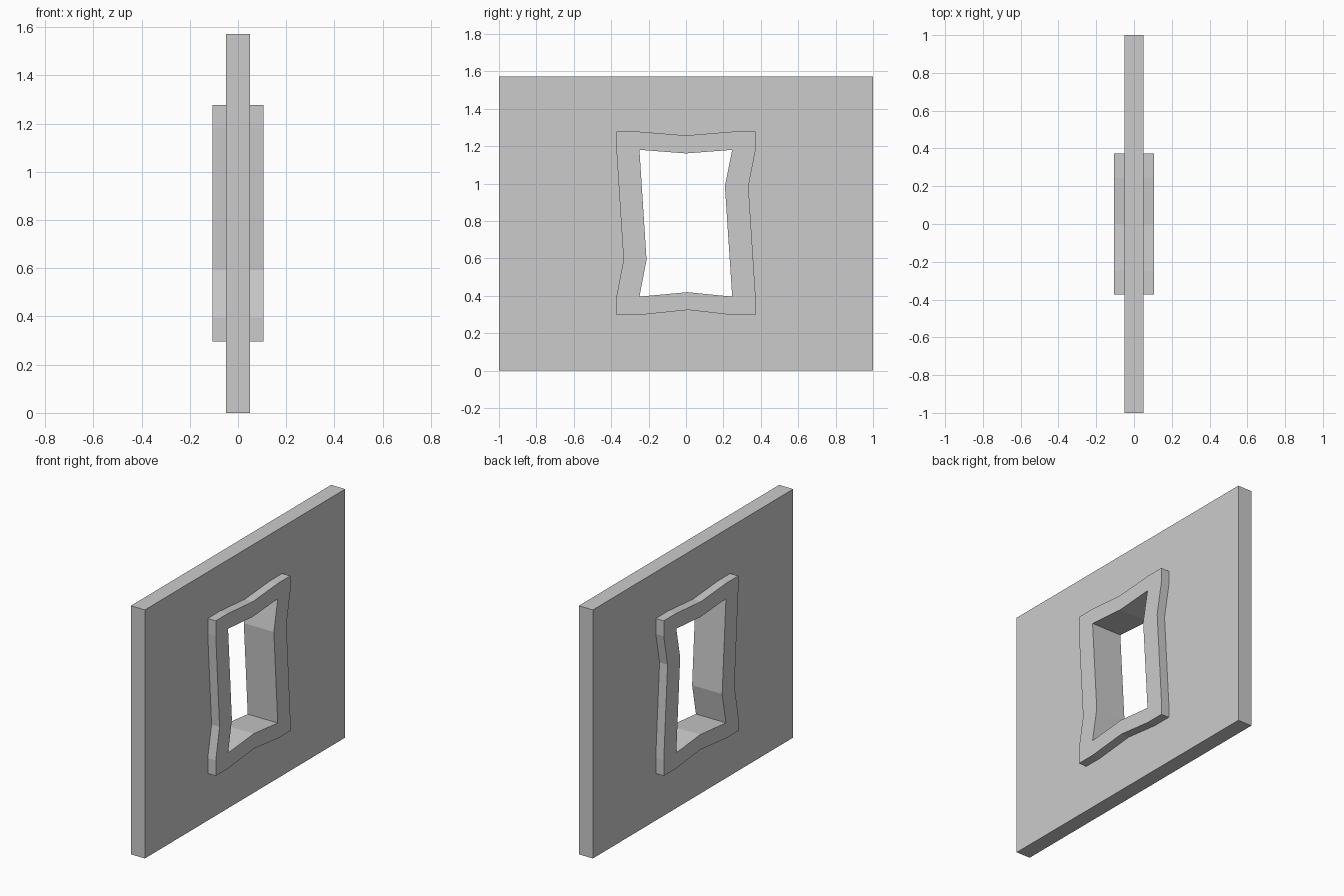
import bpy
import bmesh
from math import radians

if "Cube" in bpy.data.objects:
    bpy.data.objects.remove(bpy.data.objects["Cube"])


def plate(name, outer, inner, half_depth):
    """Flat plate in the YZ plane with an opening, thickened evenly along X."""
    curve = bpy.data.curves.new(name, 'CURVE')
    curve.dimensions = '2D'
    curve.fill_mode = 'BOTH'
    curve.extrude = half_depth
    for outline in (outer, inner):
        spline = curve.splines.new('POLY')
        spline.points.add(len(outline) - 1)
        for point, (y, z) in zip(spline.points, outline):
            point.co = (y, z, 0, 1)
        spline.use_cyclic_u = True
    obj = bpy.data.objects.new(name, curve)
    bpy.context.collection.objects.link(obj)
    obj.rotation_euler = (radians(90), 0, radians(90))
    # Turn into a clean welded mesh
    bpy.ops.object.select_all(action='DESELECT')
    obj.select_set(True)
    bpy.context.view_layer.objects.active = obj
    bpy.ops.object.convert(target='MESH')
    obj = bpy.context.view_layer.objects.active
    bm = bmesh.new()
    bm.from_mesh(obj.data)
    bmesh.ops.remove_doubles(bm, verts=bm.verts, dist=0.0005)
    bmesh.ops.recalc_face_normals(bm, faces=bm.faces)
    bmesh.ops.dissolve_limit(bm, angle_limit=radians(1), verts=bm.verts, edges=bm.edges)
    for face in bm.faces:
        face.smooth = False
    bm.to_mesh(obj.data)
    bm.free()
    return obj


# Outlines as (y, z), clockwise from the upper left corner
wall_outline = [(-1, 1.571), (1, 1.571), (1, 0), (-1, 0)]

frame_outline = [
    (-0.372, 1.277), (-0.25, 1.277), (0, 1.257), (0.247, 1.277),
    (0.372, 1.277), (0.372, 1.18), (0.334, 0.985), (0.372, 0.395),
    (0.372, 0.297), (0.247, 0.297), (0.012, 0.324), (-0.25, 0.297),
    (-0.372, 0.297), (-0.372, 0.395), (-0.334, 0.592), (-0.372, 1.18),
]

opening = [
    (-0.249, 1.18), (0, 1.161), (0.247, 1.18), (0.208, 0.985),
    (0.247, 0.395), (0.008, 0.419), (-0.249, 0.395), (-0.211, 0.592),
]

# Wall panel, open where the window frame sits
plate("wall", wall_outline, frame_outline, 0.049)

# Crooked window frame, standing proud of both wall faces
plate("window_frame", frame_outline, opening, 0.105)
